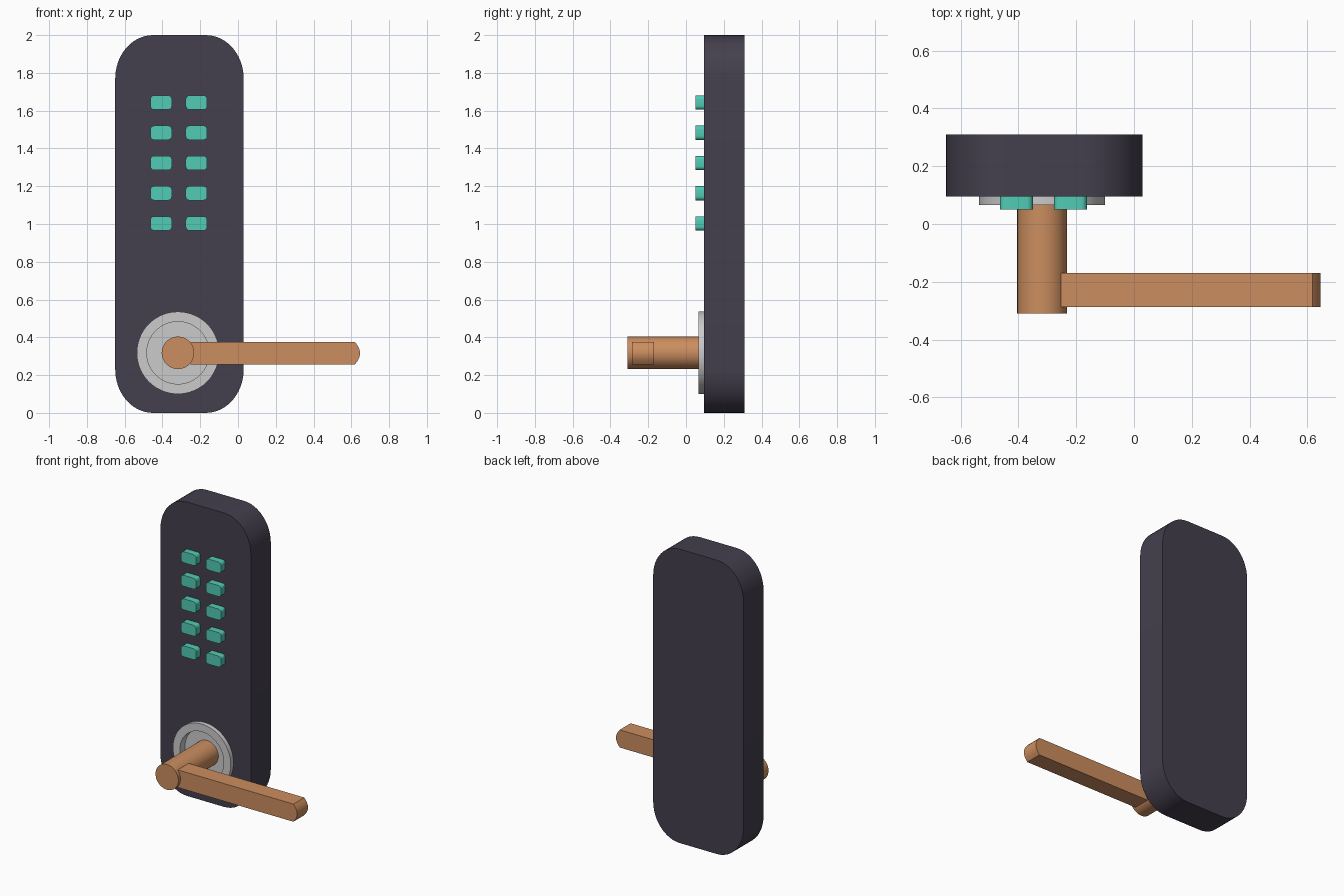
import bpy, bmesh
from math import sin, cos, pi
from mathutils import Vector

if "Cube" in bpy.data.objects:
    bpy.data.objects.remove(bpy.data.objects["Cube"])

HUB_X, HUB_Z = -0.318, 0.318


def material(name, rgb):
    m = bpy.data.materials.new(name)
    m.diffuse_color = (*rgb, 1)
    m.use_nodes = True
    m.node_tree.nodes["Principled BSDF"].inputs["Base Color"].default_value = m.diffuse_color
    return m


DARK = material("dark_casing", (0.058, 0.050, 0.075))
TEAL = material("teal_keys", (0.085, 0.60, 0.46))
COPPER = material("copper", (0.60, 0.27, 0.115))


def finish(bm, name, mat=None):
    bmesh.ops.remove_doubles(bm, verts=bm.verts, dist=1e-5)
    bmesh.ops.recalc_face_normals(bm, faces=bm.faces)
    me = bpy.data.meshes.new(name)
    bm.to_mesh(me)
    bm.free()
    ob = bpy.data.objects.new(name, me)
    bpy.context.collection.objects.link(ob)
    if mat:
        me.materials.append(mat)
    return ob


def smooth(ob):
    bpy.ops.object.select_all(action='DESELECT')
    ob.select_set(True)
    bpy.context.view_layer.objects.active = ob
    bpy.ops.object.shade_smooth_by_angle(angle=0.6)


def extrude_xz(name, outline, y0, y1, mat=None):
    """Closed x-z outline pushed from y0 to y1."""
    bm = bmesh.new()
    face = bm.faces.new([bm.verts.new((x, y0, z)) for x, z in outline])
    out = bmesh.ops.extrude_face_region(bm, geom=[face], use_keep_orig=True)
    moved = [g for g in out["geom"] if isinstance(g, bmesh.types.BMVert)]
    bmesh.ops.translate(bm, verts=moved, vec=(0, y1 - y0, 0))
    return finish(bm, name, mat)


def rounded_rect(cx, cz, w, h, rx, rz, steps):
    pts = []
    for q, (sx, sz) in enumerate([(1, 1), (-1, 1), (-1, -1), (1, -1)]):
        for i in range(steps + 1):
            a = (q + i / steps) * pi / 2
            pts.append((cx + sx * (w / 2 - rx) + rx * cos(a),
                        cz + sz * (h / 2 - rz) + rz * sin(a)))
    return pts


def lathe_hub(name, profile, mat=None, steps=64):
    """Spin (radius, y) points around the handle axis."""
    bm = bmesh.new()
    vs = [bm.verts.new((HUB_X + r, y, HUB_Z)) for r, y in profile]
    es = [bm.edges.new(p) for p in zip(vs, vs[1:])]
    bmesh.ops.spin(bm, geom=vs + es, cent=(HUB_X, 0, HUB_Z), axis=Vector((0, 1, 0)),
                   angle=2 * pi, steps=steps)
    return finish(bm, name, mat)


# Casing with a socket for the recessed rosette
plate = extrude_xz("back_plate", rounded_rect(-0.31, 1.0, 0.68, 2.0, 0.20, 0.23, 12),
                   0.095, 0.31, DARK)
cutter = lathe_hub("socket_cutter", [(0, 0.05), (0.175, 0.05), (0.175, 0.13), (0, 0.13)])
cutter.hide_render = True
cutter.display_type = 'WIRE'
cut = plate.modifiers.new("socket", 'BOOLEAN')
cut.operation = 'DIFFERENCE'
cut.solver = 'EXACT'
cut.object = cutter
bpy.context.view_layer.objects.active = plate
plate.select_set(True)
bpy.ops.object.modifier_apply(modifier=cut.name)
bpy.data.objects.remove(cutter)
smooth(plate)

# Grey rosette: raised ring around a sunken floor
smooth(lathe_hub("rosette", [(0, 0.12), (0.165, 0.12), (0.165, 0.065), (0.218, 0.065),
                             (0.218, 0.096), (0.172, 0.096), (0.172, 0.126), (0, 0.126)]))

# Handle spindle
smooth(lathe_hub("handle_spindle", [(0, -0.31), (0.086, -0.31), (0.086, 0.121), (0, 0.121)],
                 COPPER, 48))

# Handle lever with a shallow rounded tip
half = 0.06
tip = [(0.618 + 0.028 * (1 - (t / 4) ** 2), HUB_Z - 0.002 + half * t / 4) for t in range(-4, 5)]
lever = extrude_xz("handle_lever", [(-0.252, HUB_Z + half - 0.002),
                                    (-0.252, HUB_Z - half - 0.002)] + tip,
                   -0.287, -0.17, COPPER)
smooth(lever)

# Keypad: two columns of five keys
for row in range(5):
    for col, x in enumerate((-0.407, -0.22)):
        smooth(extrude_xz(f"key_{row + 1}_{col + 1}",
                          rounded_rect(x, 1.003 + 0.16 * row, 0.114, 0.075, 0.02, 0.02, 4),
                          0.05, 0.10, TEAL))
